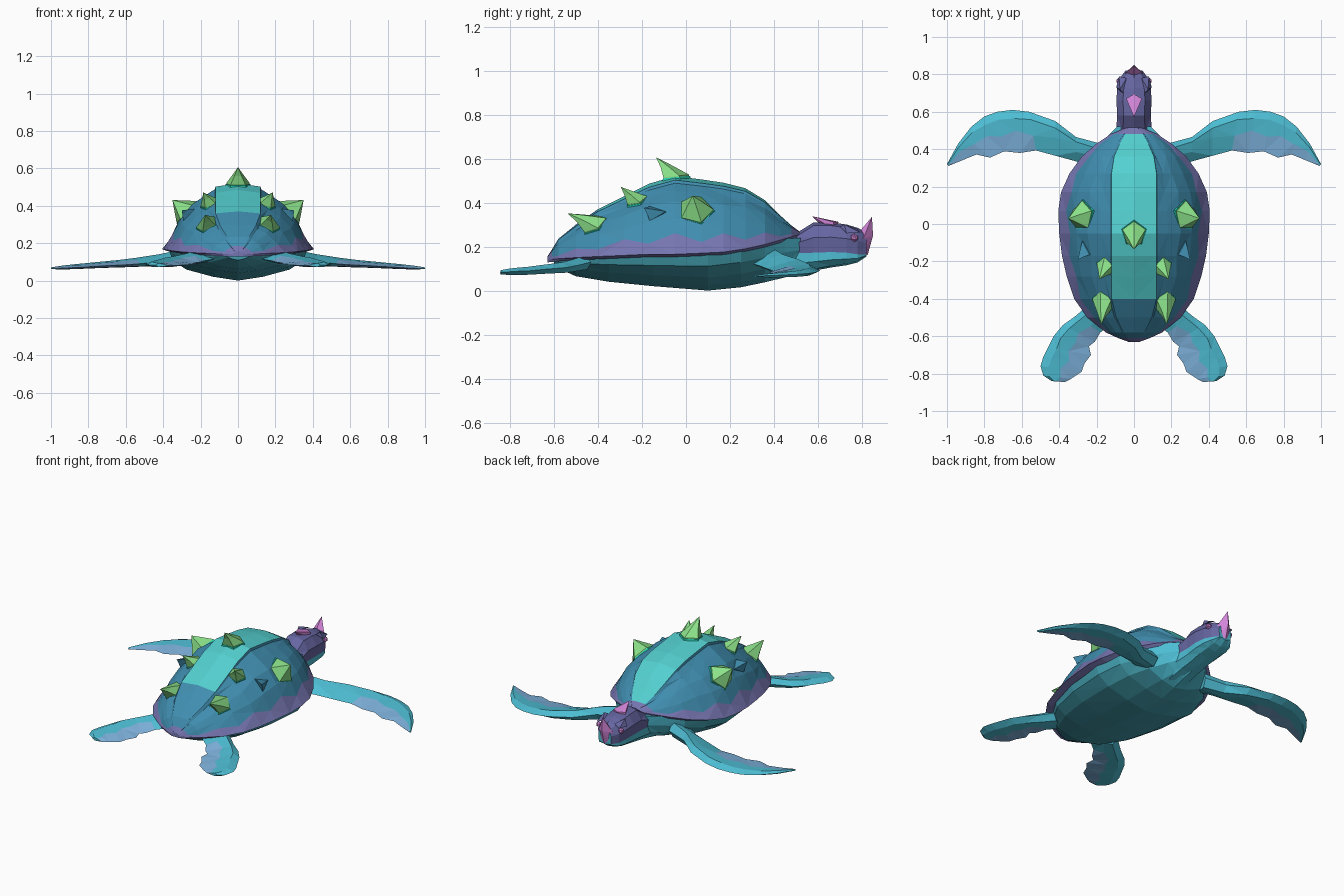
import bpy
import bmesh
import random
from mathutils import Vector

random.seed(4)
cube = bpy.data.objects.get("Cube")
if cube:
    bpy.data.objects.remove(cube, do_unlink=True)


def make_material(name, red, green, blue):
    """Flat material from display values, converted to linear."""
    linear = [((c / 255 + 0.055) / 1.055) ** 2.4 for c in (red, green, blue)]
    material = bpy.data.materials.new(name)
    material.use_nodes = True
    color = (*linear, 1.0)
    material.diffuse_color = color
    material.node_tree.nodes["Principled BSDF"].inputs["Base Color"].default_value = color
    return material


shell_blue = make_material("shell blue", 64, 142, 176)
stripe_aqua = make_material("stripe aqua", 84, 208, 208)
rim_purple = make_material("rim purple", 118, 117, 177)
skin_teal = make_material("skin teal", 78, 190, 212)
fin_blue = make_material("fin pale blue", 126, 178, 220)
belly_teal = make_material("belly dark teal", 66, 158, 174)
head_purple = make_material("head purple", 102, 102, 162)
horn_pink = make_material("horn pink", 212, 134, 218)
spike_green = make_material("spike green", 140, 226, 138)
ring_green = make_material("spike base green", 36, 215, 182)


def finish(name, bm, materials):
    """Turn a bmesh into a flat-shaded object."""
    bmesh.ops.recalc_face_normals(bm, faces=bm.faces[:])
    mesh = bpy.data.meshes.new(name)
    bm.to_mesh(mesh)
    bm.free()
    for material in materials:
        mesh.materials.append(material)
    obj = bpy.data.objects.new(name, mesh)
    bpy.context.scene.collection.objects.link(obj)
    return obj


def loft(name, rings, materials, rule=lambda station, column: 0):
    """Skin closed rings in order; rule picks the material of each panel."""
    bm = bmesh.new()
    rows = [[bm.verts.new(p) for p in ring] for ring in rings]
    count = len(rows[0])
    for i in range(len(rows) - 1):
        for j in range(count):
            k = (j + 1) % count
            face = bm.faces.new((rows[i][j], rows[i][k], rows[i + 1][k], rows[i + 1][j]))
            face.material_index = rule(i, j)
    for end, station in ((0, 0), (-1, len(rows) - 2)):
        bm.faces.new(rows[end]).material_index = rule(station, 0)
    bmesh.ops.triangulate(bm, faces=bm.faces[:])
    return finish(name, bm, materials)


def hull(name, points, material):
    bm = bmesh.new()
    for p in points:
        bm.verts.new(p)
    bmesh.ops.convex_hull(bm, input=bm.verts[:])
    return finish(name, bm, [material])


# Shell: y, half width, rim height, crown height
shell_stations = [
    (-0.63, 0.03, 0.14, 0.155), (-0.61, 0.085, 0.142, 0.185), (-0.58, 0.15, 0.145, 0.235),
    (-0.5, 0.25, 0.15, 0.30), (-0.4, 0.32, 0.155, 0.37), (-0.28, 0.36, 0.16, 0.43),
    (-0.17, 0.385, 0.165, 0.485), (-0.05, 0.40, 0.165, 0.52), (0.07, 0.405, 0.17, 0.505),
    (0.17, 0.39, 0.175, 0.49), (0.27, 0.345, 0.19, 0.465), (0.36, 0.28, 0.21, 0.41),
    (0.43, 0.20, 0.23, 0.34), (0.48, 0.125, 0.245, 0.295), (0.52, 0.03, 0.255, 0.265)]
shoulder = [(0.76, 0.46), (0.61, 0.68), (0.43, 0.82)]


def shell_ring(index, y, width, rim, crown):
    rise = crown - rim
    band = 0.27 if index % 2 else 0.15
    edge = min(0.12, width * 0.38)
    half = [(width, rim), (width * (0.95 - band * 0.35), rim + rise * band)]
    for u, v in shoulder:
        wobble = random.uniform(-0.03, 0.03)
        half.append((width * (u + wobble), rim + rise * (v - wobble * 0.5)))
    half += [(edge + 0.004, rim + rise * 0.91), (edge, rim + rise * 0.95)]
    outline = half + [(0, crown)] + [(-x, z) for x, z in reversed(half)]
    outline += [(-width * 0.9, rim - 0.012), (width * 0.9, rim - 0.012)]
    return [(x, y, z) for x, z in outline]


def shell_rule(station, column):
    """Purple border, and an aqua stripe that stops short of the tail."""
    if station in (0, len(shell_stations) - 2) or column in (0, 13) or column > 13:
        return 0
    return 2 if column in (6, 7) and station > 3 else 1


loft("shell", [shell_ring(i, *s) for i, s in enumerate(shell_stations)],
     [rim_purple, shell_blue, stripe_aqua], shell_rule)

# Belly: y, half width, top height, keel height
belly_stations = [
    (-0.6, 0.07, 0.15, 0.11), (-0.5, 0.21, 0.155, 0.065), (-0.35, 0.3, 0.16, 0.04),
    (-0.15, 0.35, 0.165, 0.02), (0.1, 0.37, 0.17, 0.0), (0.25, 0.33, 0.19, 0.015),
    (0.36, 0.25, 0.21, 0.038), (0.45, 0.16, 0.235, 0.06), (0.52, 0.09, 0.24, 0.08)]
belly_half = [(1, 0), (0.95, 0.35), (0.75, 0.65), (0.36, 0.88)]


def belly_ring(y, width, top, keel):
    half = [(u * width, top + (keel - top) * v) for u, v in belly_half]
    outline = half + [(0, keel)] + [(-x, z) for x, z in reversed(half)]
    return [(x, y, z) for x, z in outline]


loft("belly", [belly_ring(*s) for s in belly_stations], [belly_teal, skin_teal],
     lambda station, column: 1 if station > 5 else 0)

# Head and neck: y, half width, top, mouth line, bottom
head_stations = [
    (0.38, 0.1, 0.23, 0.17, 0.05), (0.5, 0.095, 0.26, 0.17, 0.077),
    (0.58, 0.09, 0.31, 0.172, 0.09), (0.66, 0.094, 0.31, 0.175, 0.105),
    (0.73, 0.09, 0.30, 0.172, 0.115), (0.78, 0.075, 0.285, 0.165, 0.128),
    (0.82, 0.045, 0.265, 0.165, 0.155)]


def head_ring(y, width, top, mouth, bottom):
    half = [(width * 0.6, bottom + 0.008), (width * 0.93, (mouth + bottom) / 2),
            (width * 0.93, mouth), (width, (mouth + top) / 2), (width * 0.62, top - 0.015)]
    outline = half + [(0, top)] + [(-x, z) for x, z in reversed(half)] + [(0, bottom)]
    return [(x, y, z) for x, z in outline]


loft("head", [head_ring(*s) for s in head_stations], [head_purple, skin_teal],
     lambda station, column: 0 if 2 <= column <= 7 else 1)

# Beak and brow horn
hull("beak", [(0, 0.845, 0.335), (0, 0.825, 0.16), (0, 0.85, 0.25), (0, 0.79, 0.27),
              (0.05, 0.805, 0.235), (-0.05, 0.805, 0.235),
              (0.035, 0.81, 0.175), (-0.035, 0.81, 0.175)], horn_pink)
hull("crown_horn", [(0, 0.572, 0.338), (0.042, 0.67, 0.312), (-0.042, 0.67, 0.312),
                    (0, 0.695, 0.312), (0, 0.62, 0.29),
                    (0.04, 0.67, 0.28), (-0.04, 0.67, 0.28)], horn_pink)


def spike(name, base, normal, tip, radius, material, sides=5, ring=True):
    """Bent pyramid standing on the shell, with a thin coloured collar."""
    base, tip, normal = Vector(base), Vector(tip), Vector(normal).normalized()
    across = normal.cross(Vector((0, 1, 0))).normalized()
    along = across.cross(normal)

    def circle(center, size):
        bm = bmesh.new()
        bmesh.ops.create_circle(bm, segments=sides, radius=size)
        points = [center + across * v.co.x + along * v.co.y for v in bm.verts]
        bm.free()
        return points

    middle = base.lerp(tip, 0.45) + normal * radius * 0.1
    loft(name, [circle(base - normal * 0.03, radius), circle(base + normal * 0.005, radius),
                circle(middle, radius * 0.5), circle(tip, 0.001)], [material])
    if ring:
        loft(name + "_collar", [circle(base - normal * 0.03, radius * 1.14),
                                circle(base, radius * 1.06)], [ring_green])


spike("crown_spike", (0, -0.05, 0.515), (0, -0.1, 1), (0, -0.135, 0.605), 0.065, spike_green)

# Front flipper: leading x, y, trailing x, y, height, half thickness
front_flipper = [
    (0.18, 0.43, 0.22, 0.29, 0.14, 0.05), (0.31, 0.465, 0.31, 0.335, 0.125, 0.042),
    (0.42, 0.55, 0.42, 0.365, 0.11, 0.033), (0.56, 0.60, 0.52, 0.37, 0.097, 0.025),
    (0.65, 0.61, 0.61, 0.38, 0.09, 0.021), (0.73, 0.60, 0.69, 0.365, 0.085, 0.018),
    (0.80, 0.575, 0.77, 0.355, 0.08, 0.016), (0.87, 0.52, 0.84, 0.355, 0.075, 0.014),
    (0.94, 0.43, 0.92, 0.34, 0.07, 0.011), (1.0, 0.32, 0.99, 0.31, 0.066, 0.005)]

# Rear flipper, in the same order
rear_flipper = [
    (0.24, -0.43, 0.1, -0.52, 0.13, 0.035), (0.31, -0.49, 0.18, -0.58, 0.115, 0.03),
    (0.38, -0.54, 0.21, -0.63, 0.105, 0.026), (0.43, -0.60, 0.22, -0.66, 0.1, 0.023),
    (0.46, -0.66, 0.23, -0.70, 0.095, 0.021), (0.485, -0.71, 0.24, -0.75, 0.09, 0.019),
    (0.5, -0.76, 0.28, -0.79, 0.088, 0.017), (0.485, -0.81, 0.32, -0.83, 0.085, 0.014),
    (0.44, -0.84, 0.37, -0.845, 0.083, 0.01)]


def flipper(name, side, stations, fin_start):
    """Leaf-shaped paddle with a pale, ragged trailing edge."""
    rings = []
    for i, (lead_x, lead_y, trail_x, trail_y, height, thick) in enumerate(stations):
        lead = Vector((lead_x * side, lead_y, height))
        trail = Vector((trail_x * side, trail_y, height - thick * 0.3))
        if i % 2 and i > 1:
            trail = trail.lerp(lead, 0.1)
        split = 0.62 if i % 2 else 0.48
        rings.append([lead + (trail - lead) * t + Vector((0, 0, thick * lift))
                      for t, lift in ((0, 0), (0.2, 1), (split, 0.75), (1, 0),
                                      (split, -0.7), (0.2, -0.9))])
    loft(name, rings, [skin_teal, fin_blue],
         lambda station, column: 1 if station >= fin_start and column in (2, 3) else 0)


# Paired parts
for label, s in (("left", 1), ("right", -1)):
    flipper(label + "_front_flipper", s, front_flipper, 3)
    flipper(label + "_rear_flipper", s, rear_flipper, 1)
    spike(label + "_side_spike", (0.275 * s, 0.045, 0.365), (0.75 * s, 0, 0.65),
          (0.35 * s, 0.03, 0.43), 0.08, spike_green)
    spike(label + "_upper_spike", (0.15 * s, -0.225, 0.41), (0.35 * s, -0.3, 0.9),
          (0.185 * s, -0.295, 0.47), 0.052, spike_green)
    spike(label + "_rear_spike", (0.165 * s, -0.415, 0.30), (0.4 * s, -0.45, 0.75),
          (0.175 * s, -0.535, 0.35), 0.062, spike_green)
    spike(label + "_shell_bump", (0.265 * s, -0.14, 0.35), (0.75 * s, -0.2, 0.6),
          (0.3 * s, -0.19, 0.375), 0.05, shell_blue, sides=3, ring=False)
    hull(label + "_brow", [(0.06 * s, 0.70, 0.29), (0.095 * s, 0.73, 0.26),
                           (0.08 * s, 0.79, 0.265), (0.04 * s, 0.78, 0.28),
                           (0.075 * s, 0.72, 0.30)], head_purple)
    bm = bmesh.new()
    bmesh.ops.create_icosphere(bm, subdivisions=1, radius=0.019)
    bmesh.ops.translate(bm, verts=bm.verts[:], vec=(0.078 * s, 0.765, 0.24))
    finish(label + "_eye", bm, [horn_pink])
